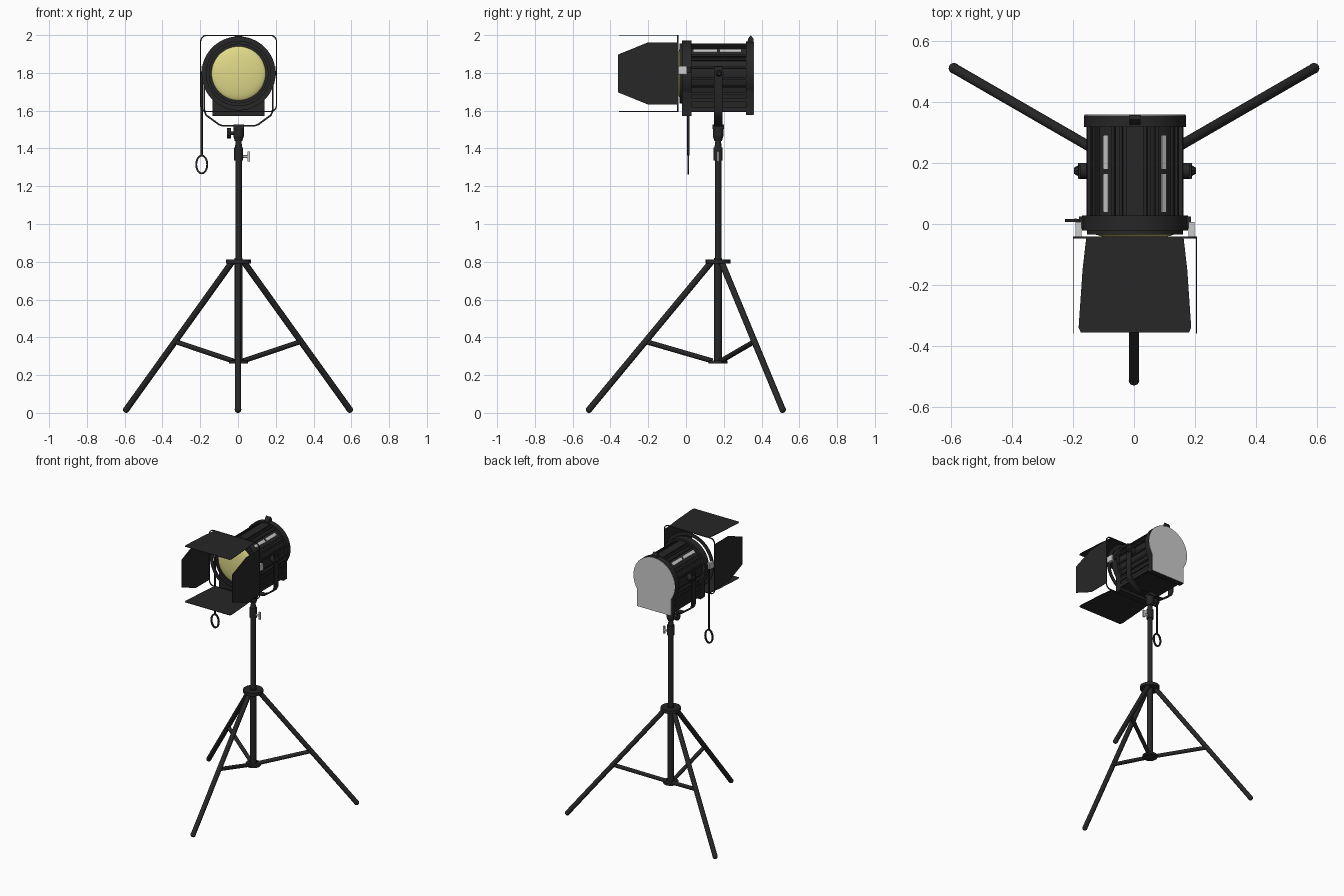
import bpy, bmesh, math
from mathutils import Vector, Matrix

if "Cube" in bpy.data.objects:
    bpy.data.objects.remove(bpy.data.objects["Cube"])

CX, CY, CZ = 0.003, 0.17, 1.797   # lamp axis x, column y, lamp axis height

def material(name, rgb):
    m = bpy.data.materials.new(name)
    m.diffuse_color = (*rgb, 1)
    m.use_nodes = True
    m.node_tree.nodes["Principled BSDF"].inputs["Base Color"].default_value = m.diffuse_color
    return m

BLACK = material("black_paint", (0.02, 0.02, 0.02))
YELLOW = material("warm_glass", (0.75, 0.7, 0.25))

def finish(name, bm, mat=BLACK, smooth=True):
    bmesh.ops.recalc_face_normals(bm, faces=bm.faces)
    me = bpy.data.meshes.new(name)
    bm.to_mesh(me)
    bm.free()
    ob = bpy.data.objects.new(name, me)
    bpy.context.collection.objects.link(ob)
    if mat:
        me.materials.append(mat)
    if smooth:
        bpy.ops.object.select_all(action='DESELECT')
        ob.select_set(True)
        bpy.context.view_layer.objects.active = ob
        bpy.ops.object.shade_smooth_by_angle(angle=math.radians(35))
    return ob

def rod(name, a, b, r, mat=BLACK, r2=None, seg=20):
    a, b = Vector(a), Vector(b)
    d = b - a
    bm = bmesh.new()
    bmesh.ops.create_cone(bm, cap_ends=True, segments=seg, radius1=r, radius2=r if r2 is None else r2,
                          depth=d.length,
                          matrix=Matrix.Translation((a + b) / 2) @ d.to_track_quat('Z', 'Y').to_matrix().to_4x4())
    return finish(name, bm, mat)

def box(name, c, size, mat=BLACK, rot_y=0):
    bm = bmesh.new()
    bmesh.ops.create_cube(bm, size=1, matrix=Matrix.Translation(c) @ Matrix.Rotation(rot_y, 4, 'Y')
                          @ Matrix.Diagonal((*size, 1)))
    return finish(name, bm, mat, False)

def prism(name, pts, offset, mat=BLACK):
    bm = bmesh.new()
    f = bm.faces.new([bm.verts.new(p) for p in pts])
    g = bmesh.ops.extrude_face_region(bm, geom=[f])
    bmesh.ops.translate(bm, vec=offset, verts=[v for v in g['geom'] if isinstance(v, bmesh.types.BMVert)])
    return finish(name, bm, mat)

def band(name, outer, inner, y0, y1):
    """Closed frame between two matching xz outlines, from y0 to y1."""
    bm = bmesh.new()
    loops = [[bm.verts.new((x, y, z)) for x, z in o]
             for o, y in ((outer, y0), (outer, y1), (inner, y1), (inner, y0))]
    n = len(outer)
    for k in range(4):
        p, q = loops[k], loops[(k + 1) % 4]
        for i in range(n):
            j = (i + 1) % n
            bm.faces.new((p[i], p[j], q[j], q[i]))
    return finish(name, bm)

def circle(r, cz=CZ, n=48, rx=None, cx=CX):
    return [(cx + (rx or r) * math.cos(2 * math.pi * i / n), cz + r * math.sin(2 * math.pi * i / n)) for i in range(n)]

def rounded_square(h, r):
    pts = []
    for k, (sx, sz) in enumerate(((1, 1), (-1, 1), (-1, -1), (1, -1))):
        for i in range(7):
            a = math.pi / 2 * (k + i / 6)
            pts.append((CX + sx * (h - r) + r * math.cos(a), CZ + sz * (h - r) + r * math.sin(a)))
    return pts

def housing(name, r, w, bottom, y0, y1, mat=BLACK):
    """Round top with a narrower box-shaped base."""
    a0 = -math.acos(w / r)
    n = 40
    pts = [(CX + w, y0, bottom)]
    for i in range(n + 1):
        a = a0 + (math.pi - 2 * a0) * i / n
        pts.append((CX + r * math.cos(a), y0, CZ + r * math.sin(a)))
    pts.append((CX - w, y0, bottom))
    return prism(name, pts, (0, y1 - y0, 0), mat)

# Tripod: column, hubs, three legs with braces
rod("lower_column", (CX, CY, 0.262), (CX, CY, 0.82), 0.021)
rod("upper_column", (CX, CY, 0.81), (CX, CY, 1.40), 0.0175)
rod("upper_hub", (CX, CY, 0.79), (CX, CY, 0.812), 0.066, seg=32)
rod("lower_hub", (CX, CY, 0.262), (CX, CY, 0.277), 0.05, seg=32)
for i in range(3):
    a = math.radians(-90 + 120 * i)
    at = lambda r, z: (r * math.cos(a), CY + r * math.sin(a), z)
    rod(f"leg_{i}", at(0.035, 0.80), at(0.683, 0.018), 0.0165)
    bm = bmesh.new()
    bmesh.ops.create_uvsphere(bm, u_segments=16, v_segments=10, radius=0.0175,
                              matrix=Matrix.Translation(at(0.683, 0.0175)))
    finish(f"foot_{i}", bm)
    rod(f"brace_{i}", at(0.03, 0.275), at(0.385, 0.378), 0.0135)

# Column clamp and tilt head
rod("clamp", (CX, CY, 1.335), (CX, CY, 1.405), 0.024)
rod("clamp_neck", (CX, CY, 1.40), (CX, CY, 1.445), 0.02, r2=0.014)
rod("clamp_screw", (CX + 0.02, CY, 1.357), (0.05, CY, 1.357), 0.007, None)
box("clamp_wing", (0.056, CY, 1.357), (0.014, 0.012, 0.052), None)
rod("head_lower", (CX, CY, 1.44), (CX, CY, 1.465), 0.02, r2=0.028)
rod("head", (CX, CY, 1.465), (CX, CY, 1.51), 0.028)
box("head_plate", (CX, CY, 1.515), (0.055, 0.06, 0.024))
rod("head_screw", (-0.04, CY, 1.48), (-0.02, CY, 1.48), 0.01)
rod("head_knob", (-0.058, CY, 1.48), (-0.038, CY, 1.48), 0.027, seg=10)

# Yoke: bent flat strap with pivots
outline = [(0.186, 1.835), (0.186, 1.60), (0.175, 1.573), (0.105, 1.522), (0.085, 1.516)]
inner = [(0.178, 1.835), (0.178, 1.604), (0.169, 1.580), (0.102, 1.531), (0.085, 1.524)]
full = outline + [(-x, z) for x, z in reversed(outline)] + [(-x, z) for x, z in inner] \
    + list(reversed(inner))
prism("yoke", [(CX + x, CY - 0.022, z) for x, z in full], (0, 0.044, 0))
for s in (-1, 1):
    rod("pivot", (CX + s * 0.14, CY + 0.005, CZ), (CX + s * 0.187, CY + 0.005, CZ), 0.026)
    rod("pivot_knob", (CX + s * 0.186, CY + 0.005, CZ), (CX + s * 0.2, CY + 0.005, CZ), 0.018, r2=0.01, seg=8)

# Lamp housing
housing("body", 0.15, 0.128, 1.592, 0.0, 0.34)
housing("front_rim", 0.174, 0.138, 1.573, -0.022, 0.028)
housing("back_rim", 0.168, 0.138, 1.577, 0.318, 0.357)
housing("back_panel", 0.166, 0.136, 1.579, 0.357, 0.36, None)

# Cooling ribs and vents around the top and sides
def around(name, deg, r, w, t, y0, y1, mat=BLACK):
    a = math.radians(deg)
    box(name, (CX + r * math.sin(a), (y0 + y1) / 2, CZ + r * math.cos(a)), (w, y1 - y0, t), mat, a)

around("top_panel", 0, 0.152, 0.06, 0.012, 0.02, 0.325)
for s in (-1, 1):
    for d in (17, 27, 53, 62, 78, 100, 117):
        around("rib", s * d, 0.152, 0.011, 0.018, 0.02, 0.325)
    for y0, y1 in ((0.04, 0.165), (0.18, 0.29)):
        around("vent", s * 39, 0.1505, 0.02, 0.006, y0, y1, None)
    for z, h in ((1.69, 0.012), (1.655, 0.02), (1.607, 0.025)):
        box("base_rib", (CX + s * 0.131, 0.17, z), (0.014, 0.3, h))

# Pointed top latch
prism("latch", [(CX - 0.018, 0.325, 1.955), (CX - 0.018, 0.358, 1.955), (CX - 0.018, 0.358, 1.98),
                (CX - 0.018, 0.343, 1.999), (CX - 0.018, 0.328, 1.98)], (0.036, 0, 0))

# Domed lens and its retaining ring
bm = bmesh.new()
bmesh.ops.create_uvsphere(bm, u_segments=40, v_segments=20, radius=1,
                          matrix=Matrix.Translation((CX, -0.022, CZ)) @ Matrix.Diagonal((0.145, 0.028, 0.145, 1))
                          @ Matrix.Rotation(math.pi / 2, 4, 'X'))
finish("lens", bm, YELLOW)
band("lens_ring", circle(0.158), circle(0.143), -0.034, -0.015)

# Barn door frame: rounded wire square plus ring
band("door_frame", rounded_square(0.204, 0.035), rounded_square(0.198, 0.03), -0.047, -0.041)
band("door_ring", circle(0.196), circle(0.170), -0.046, -0.041)
for s in (-1, 1):
    box("door_bracket", (CX + s * 0.186, -0.019, 1.815), (0.02, 0.05, 0.045), None)
    box("bracket_arm", (CX + s * 0.176, 0.005, 1.815), (0.016, 0.04, 0.03))

# Barn doors: two horizontal flaps wider in front, two side flaps narrower in front
flap = [(-0.11, -0.042), (-0.16, -0.045), (-0.172, -0.15), (-0.185, -0.34), (-0.178, -0.356)]
flap = flap + [(-x, y) for x, y in reversed(flap)]
for name, z in (("top_door", 1.997), ("bottom_door", 1.594)):
    prism(name, [(CX + x, y, z) for x, y in flap], (0, 0, 0.003))
side = [(-0.045, 0.165), (-0.20, 0.165), (-0.36, 0.10)]
side = side + [(y, -z) for y, z in reversed(side)]
for name, x in (("left_door", -0.204), ("right_door", 0.2015)):
    prism(name, [(CX + x, y, CZ + z) for y, z in side], (0.003, 0, 0))

# Hanging focus handle with an oval loop
rod("handle_rod", (-0.192, 0.012, 1.362), (-0.192, 0.012, 1.80), 0.006, seg=12)
band("handle_loop", circle(0.052, 1.315, 32, 0.034, -0.192), circle(0.042, 1.315, 32, 0.024, -0.192), 0.007, 0.017)
